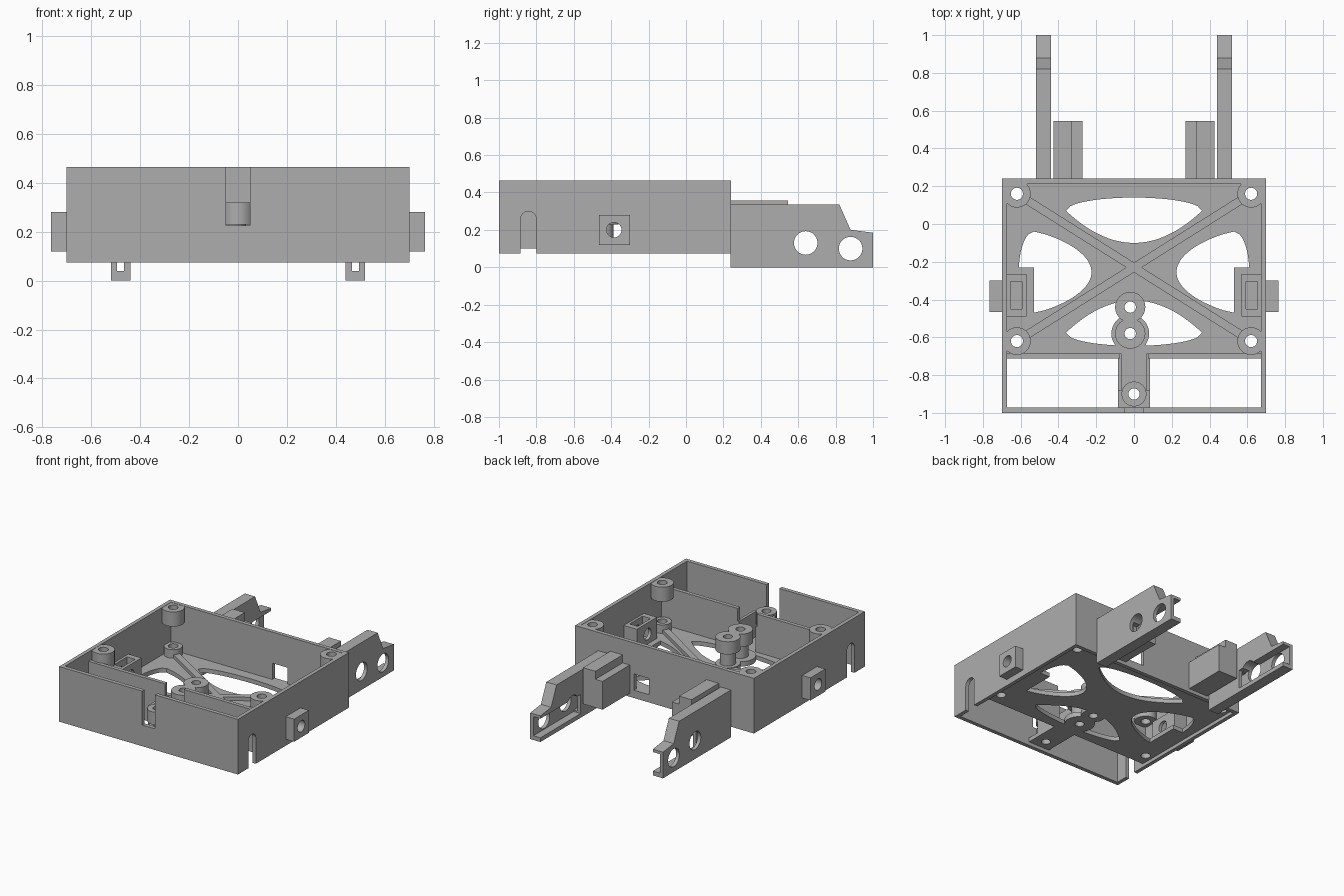
import bpy, bmesh, math
from mathutils import Matrix

if "Cube" in bpy.data.objects:
    bpy.data.objects.remove(bpy.data.objects["Cube"])

grey = bpy.data.materials.new("plain_grey")
grey.diffuse_color = (0.42, 0.42, 0.42, 1)
grey.use_nodes = True
grey.node_tree.nodes["Principled BSDF"].inputs["Base Color"].default_value = grey.diffuse_color


def finish(name, bm):
    bmesh.ops.recalc_face_normals(bm, faces=bm.faces)
    me = bpy.data.meshes.new(name)
    bm.to_mesh(me)
    bm.free()
    me.materials.append(grey)
    ob = bpy.data.objects.new(name, me)
    bpy.context.collection.objects.link(ob)
    return ob


def box(name, x, y, z):
    bm = bmesh.new()
    size = Matrix.Diagonal((x[1] - x[0], y[1] - y[0], z[1] - z[0], 1))
    mid = Matrix.Translation((sum(x) / 2, sum(y) / 2, sum(z) / 2))
    bmesh.ops.create_cube(bm, size=1, matrix=mid @ size)
    return finish(name, bm)


def prism(name, pts, a, b, axis="z"):
    """Extrude a closed outline from a to b; outlines are (x,y) for z, (y,z) for x."""
    bm = bmesh.new()
    place = (lambda p, t: (p[0], p[1], t)) if axis == "z" else (lambda p, t: (t, p[0], p[1]))
    lo = [bm.verts.new(place(p, a)) for p in pts]
    hi = [bm.verts.new(place(p, b)) for p in pts]
    bm.faces.new(lo)
    bm.faces.new(hi)
    for i in range(len(pts)):
        j = (i + 1) % len(pts)
        bm.faces.new((lo[i], lo[j], hi[j], hi[i]))
    return finish(name, bm)


def disc(name, u, v, r, a, b, axis="z", n=40):
    ring = [(u + r * math.cos(2 * math.pi * i / n), v + r * math.sin(2 * math.pi * i / n)) for i in range(n)]
    return prism(name, ring, a, b, axis)


def cut(ob, *cutters):
    for c in cutters:
        m = ob.modifiers.new("cut", "BOOLEAN")
        m.operation, m.solver, m.object = "DIFFERENCE", "EXACT", c
        dg = bpy.context.evaluated_depsgraph_get()
        me = bpy.data.meshes.new_from_object(ob.evaluated_get(dg))
        ob.modifiers.clear()
        ob.data = me
        bpy.data.objects.remove(c)
    return ob


def tube(name, x, y, r, hole, a, b):
    return cut(disc(name, x, y, r, a, b), disc("cutter", x, y, hole, a - 0.1, b + 0.1))


def span(s, a, b):
    return tuple(sorted((s * a, s * b)))


# Outer walls with cable slots, side notches, screw holes and rear window
walls = box("walls", (-0.7, 0.7), (-1, 0.24), (0.075, 0.465))
cut(walls,
    box("cutter", (-0.673, 0.673), (-0.972, 0.212), (0, 0.6)),
    box("cutter", (-0.05, 0.05), (-1.1, -0.95), (0.225, 0.6)),
    box("cutter", (0.12, 0.24), (0.15, 0.3), (0.13, 0.245)))
notch = [(-0.885, 0), (-0.8, 0)] + [
    (-0.8425 + 0.0425 * math.cos(t * math.pi / 12), 0.257 + 0.0425 * math.sin(t * math.pi / 12)) for t in range(13)]
cut(walls, prism("cutter", notch, -0.8, 0.8, "x"), disc("cutter", -0.385, 0.2, 0.04, -0.8, 0.8, "x"))

# Floor with four curved openings
F0, F1 = 0.1, 0.13
floor = box("floor", (-0.68, 0.68), (-0.712, 0.22), (F0, F1))
steps = [-1 + i / 16 for i in range(33)]
lens = [(0.36 * u, 0.07 + 0.07 * math.sqrt(1 - u * u)) for u in steps]
lens += [(0.36 * u, 0.07 - 0.17 * (1 - u * u)) for u in steps[-2:0:-1]]
side = [(-0.53 - 0.08 * math.sqrt(1 - u * u), -0.255 + 0.215 * u) for u in steps]
side += [(-0.53 + 0.305 * (1 - u * u) ** 0.8, -0.255 + 0.215 * u) for u in steps[-2:0:-1]]
cut(floor,
    prism("cutter", lens, 0, 0.3),
    prism("cutter", [(x, -0.505 - y) for x, y in lens], 0, 0.3),
    prism("cutter", side, 0, 0.3),
    prism("cutter", [(-x, y) for x, y in side], 0, 0.3))

# Front tongue with guide walls and split screw boss
tongue = box("front_tongue", (-0.085, 0.085), (-0.975, -0.71), (F0, F1))
cut(tongue, disc("cutter", 0, -0.9, 0.03, 0, 0.3))
tube("front_post", 0, -0.9, 0.062, 0.03, F1, 0.19)
tube("front_ring", 0, -0.9, 0.066, 0.03, 0.23, 0.32)
for s in (-1, 1):
    box("tongue_wall", span(s, 0.065, 0.085), (-0.885, -0.685), (F1, 0.31))
    box("partition", span(s, 0.075, 0.68), (-0.712, -0.685), (F0, 0.40))

# Diagonal floor ribs
corners = [(sx * 0.62, y) for sx in (-1, 1) for y in (0.16, -0.62)]
ribs = []
for s in (-1, 1):
    length, ang = math.hypot(1.24, 0.78), math.atan2(0.78, s * 1.24)
    d = (math.cos(ang), math.sin(ang))
    h = length / 2
    pts = [(d[0] * a - d[1] * b, -0.23 + d[1] * a + d[0] * b)
           for a, b in ((-h, -0.022), (h, -0.022), (h, 0.022), (-h, 0.022))]
    ribs.append(prism("diagonal_rib", pts, F1 - 0.01, 0.155))

# Corner screw posts and the clamping rings above them
for x, y in corners:
    cut(floor, disc("cutter", x, y, 0.032, 0, 0.3))
    for r in ribs:
        cut(r, disc("cutter", x, y, 0.045, 0, 0.3))
    tube("corner_post", x, y, 0.06, 0.032, F1, 0.19)
    tube("corner_ring", x, y, 0.073, 0.032, 0.36, 0.463)

# Twin centre posts with wide heads
for y, pad in ((-0.44, 0.08), (-0.58, 0.1)):
    tube("centre_pad", -0.02, y, pad, 0.03, F0, F1 + 0.005)
    tube("centre_column", -0.02, y, 0.052, 0.03, F1, 0.24)
    tube("centre_head", -0.02, y, 0.08, 0.03, 0.23, 0.32)

for s in (-1, 1):
    # Side screw mounts: outer block, inner nut pocket and its floor pad
    block = box("side_block", span(s, 0.69, 0.765), (-0.465, -0.30), (0.12, 0.28))
    cut(block, disc("cutter", -0.385, 0.2, 0.04, -0.9, 0.9, "x"))
    pocket = box("nut_pocket", span(s, 0.57, 0.675), (-0.49, -0.265), (F1, 0.28))
    cut(pocket, box("cutter", span(s, 0.592, 0.655), (-0.45, -0.305), (F1 + 0.01, 0.4)),
        disc("cutter", -0.385, 0.2, 0.04, -0.9, 0.9, "x"))
    box("pocket_pad", span(s, 0.53, 0.675), (-0.49, -0.23), (F0, F1))

    # Rear arm: tapered plate, open channel on the inner side, two round holes
    outline = [(0.238, 0), (1, 0), (1, 0.185), (0.88, 0.2), (0.82, 0.335), (0.238, 0.335)]
    arm = prism("rear_arm", outline, s * 0.44, s * 0.52, "x")
    cut(arm, box("cutter", span(s, 0.40, 0.495), (0.55, 1.1), (0.03, 0.165)),
        box("cutter", span(s, 0.465, 0.4949), (0.2, 0.56), (0.04, 0.16)),
        disc("cutter", 0.64, 0.13, 0.063, -0.8, 0.8, "x"),
        disc("cutter", 0.88, 0.10, 0.063, -0.8, 0.8, "x"))

    # Stepped rear block beside each arm
    box("rear_block_low", span(s, 0.272, 0.328), (0.235, 0.545), (0.1, 0.30))
    box("rear_block_high", span(s, 0.328, 0.425), (0.235, 0.545), (0.1, 0.357))

# Smooth the round parts while keeping edges sharp
bpy.ops.object.select_all(action="DESELECT")
for ob in bpy.context.scene.objects:
    ob.select_set(True)
bpy.context.view_layer.objects.active = walls
bpy.ops.object.shade_smooth_by_angle(angle=math.radians(30))
